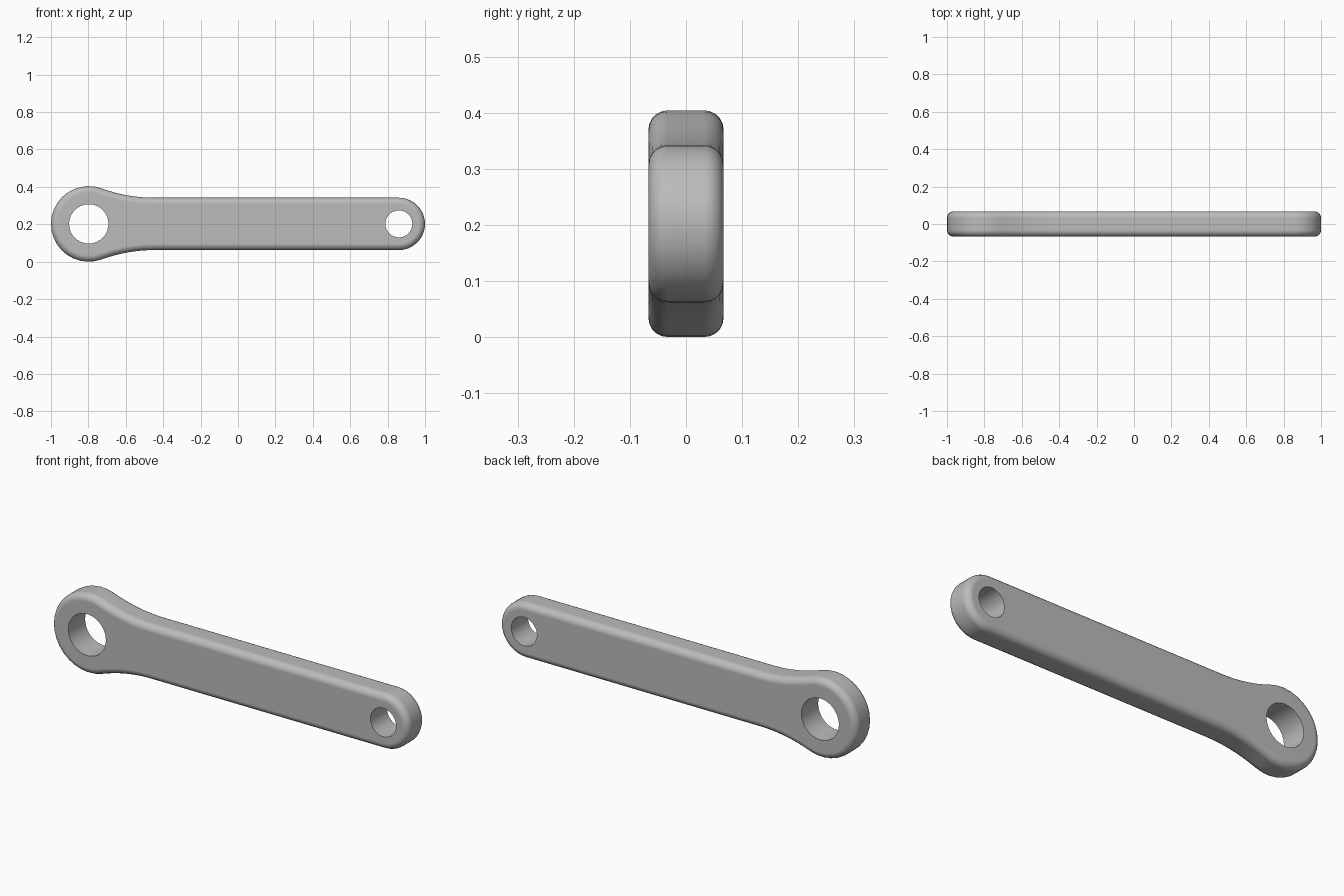
import bpy
import bmesh
from math import atan2, cos, sin, pi, sqrt
from mathutils import Matrix, Vector

cube = bpy.data.objects.get("Cube")
if cube:
    bpy.data.objects.remove(cube, do_unlink=True)

# Main dimensions
MID_Z = 0.202
HALF_DEPTH = 0.067
EDGE_ROUND = 0.034
BIG_X, BIG_R, BIG_HOLE = -0.798, 0.202, 0.105
SMALL_X, SMALL_R, SMALL_HOLE = 0.86, 0.14, 0.072
FILLET_X = -0.45

steel = bpy.data.materials.new("plain grey")
steel.use_nodes = True
grey = (0.5, 0.5, 0.5, 1)
steel.diffuse_color = grey
steel.node_tree.nodes["Principled BSDF"].inputs["Base Color"].default_value = grey


def arc(cx, cz, r, start, end, steps):
    angles = [start + (end - start) * i / steps for i in range(steps + 1)]
    return [(cx + r * cos(a), cz + r * sin(a)) for a in angles]


def upper_outline():
    """Upper half of the arm, from the small tip to the big tip."""
    run = FILLET_X - BIG_X
    # Fillet tangent to both the straight bar and the big eye
    fillet_r = (run**2 + SMALL_R**2 - BIG_R**2) / (2 * (BIG_R - SMALL_R))
    fillet_z = SMALL_R + fillet_r
    touch = atan2(fillet_z, run)
    return (arc(SMALL_X, 0, SMALL_R, 0, pi / 2, 10)
            + arc(FILLET_X, fillet_z, fillet_r, -pi / 2, touch - pi, 8)
            + arc(BIG_X, 0, BIG_R, touch, pi, 10)[1:])


# Arm: mirrored outline, extruded through its depth
upper = upper_outline()
outline = upper + [(x, -z) for x, z in reversed(upper[1:-1])]
bm = bmesh.new()
verts = [bm.verts.new((x, -HALF_DEPTH, z + MID_Z)) for x, z in outline]
face = bm.faces.new(verts)
extruded = bmesh.ops.extrude_face_region(bm, geom=[face])["geom"]
bmesh.ops.translate(bm, vec=Vector((0, 2 * HALF_DEPTH, 0)),
                    verts=[v for v in extruded if isinstance(v, bmesh.types.BMVert)])
bmesh.ops.recalc_face_normals(bm, faces=bm.faces)

# Rounded rims on both broad faces
rims = [e for e in bm.edges if abs(e.verts[0].co.y - e.verts[1].co.y) < HALF_DEPTH]
bmesh.ops.bevel(bm, geom=rims, offset=EDGE_ROUND, offset_type='OFFSET',
                segments=5, profile=0.5, affect='EDGES')
mesh = bpy.data.meshes.new("link_arm")
bm.to_mesh(mesh)
bm.free()
mesh.materials.append(steel)
arm = bpy.data.objects.new("link_arm", mesh)
bpy.context.collection.objects.link(arm)
bpy.context.view_layer.objects.active = arm
arm.select_set(True)


def drill(name, x, radius):
    """Cut a straight round hole through the arm."""
    bm = bmesh.new()
    bmesh.ops.create_cone(bm, cap_ends=True, segments=40, radius1=radius,
                          radius2=radius, depth=4 * HALF_DEPTH,
                          matrix=Matrix.Translation((x, 0, MID_Z)) @ Matrix.Rotation(pi / 2, 4, 'X'))
    cut_mesh = bpy.data.meshes.new(name)
    bm.to_mesh(cut_mesh)
    bm.free()
    cut_mesh.materials.append(steel)
    cutter = bpy.data.objects.new(name, cut_mesh)
    cutter.hide_render = True
    bpy.context.collection.objects.link(cutter)
    mod = arm.modifiers.new(name, 'BOOLEAN')
    mod.operation = 'DIFFERENCE'
    mod.solver = 'EXACT'
    mod.object = cutter
    bpy.ops.object.modifier_apply(modifier=mod.name)
    bpy.data.objects.remove(cutter, do_unlink=True)


drill("big_hole", BIG_X, BIG_HOLE)
drill("small_hole", SMALL_X, SMALL_HOLE)

# Smooth rounded rims, crisp hole edges, flat broad faces
bpy.ops.object.shade_smooth_by_angle(angle=pi / 6)
flat = arm.modifiers.new("flat_faces", 'WEIGHTED_NORMAL')
flat.keep_sharp = True
